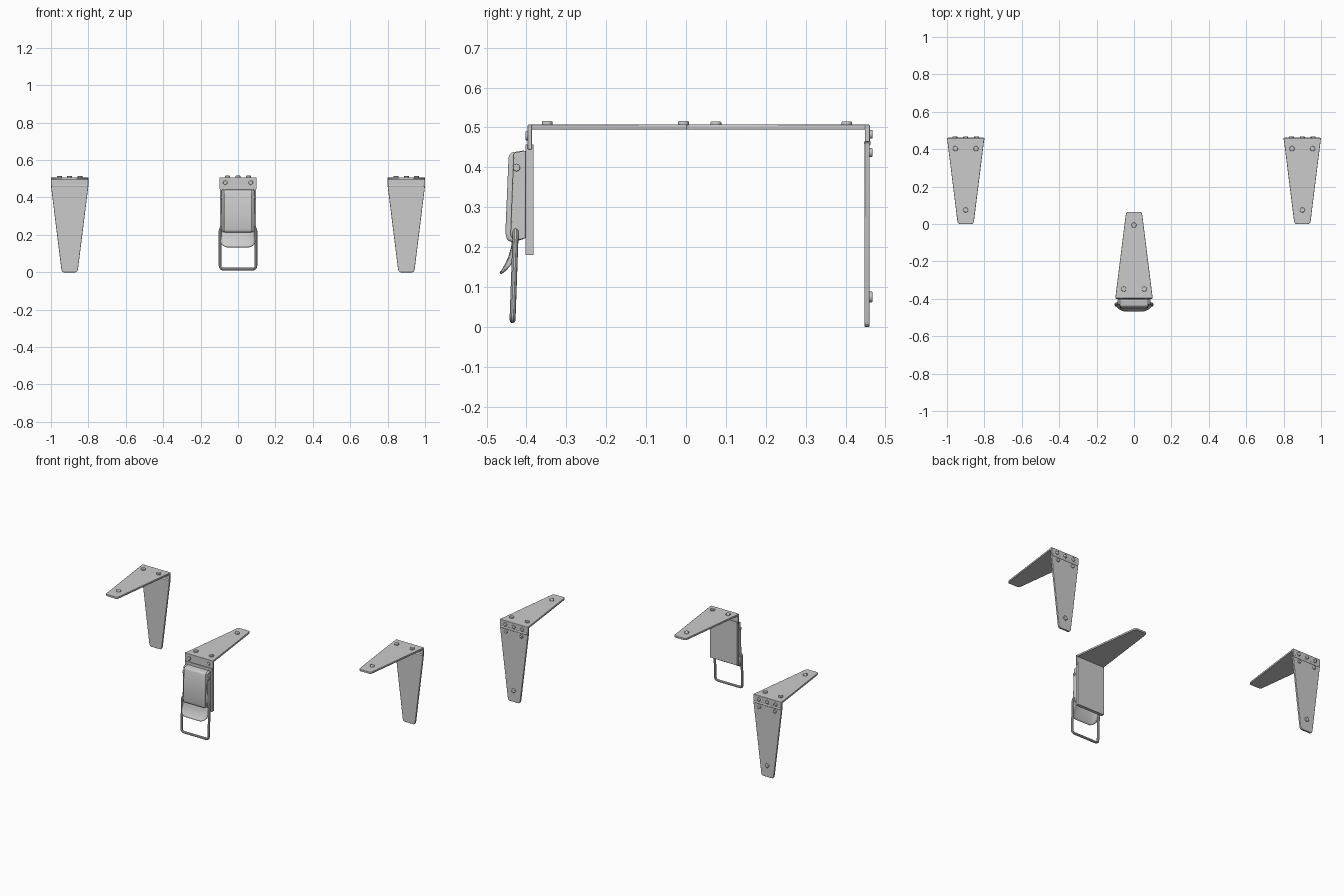
import bpy, bmesh, math
from mathutils import Vector, Matrix

if "Cube" in bpy.data.objects:
    bpy.data.objects.remove(bpy.data.objects["Cube"])


def finish(name, bm, bevel=0.0, segs=2):
    bmesh.ops.recalc_face_normals(bm, faces=bm.faces)
    me = bpy.data.meshes.new(name)
    bm.to_mesh(me)
    bm.free()
    ob = bpy.data.objects.new(name, me)
    bpy.context.collection.objects.link(ob)
    if bevel:
        m = ob.modifiers.new("bevel", "BEVEL")
        m.width, m.segments, m.limit_method = bevel, segs, "ANGLE"
        m.angle_limit = math.radians(35)
    smooth(ob)
    return ob


def smooth(ob):
    bpy.ops.object.select_all(action="DESELECT")
    ob.select_set(True)
    bpy.context.view_layer.objects.active = ob
    bpy.ops.object.shade_smooth_by_angle(angle=math.radians(35))


def prism(name, pts, offset, bevel=0.0, segs=2):
    """Extrude a planar outline of 3D points by an offset vector."""
    bm = bmesh.new()
    face = bm.faces.new([bm.verts.new(p) for p in pts])
    ext = bmesh.ops.extrude_face_region(bm, geom=[face])
    vs = [g for g in ext["geom"] if isinstance(g, bmesh.types.BMVert)]
    bmesh.ops.translate(bm, verts=vs, vec=offset)
    return finish(name, bm, bevel, segs)


def box(name, lo, hi, bevel=0.0):
    return prism(name, [(lo[0], lo[1], lo[2]), (hi[0], lo[1], lo[2]), (hi[0], hi[1], lo[2]),
                        (lo[0], hi[1], lo[2])], (0, 0, hi[2] - lo[2]), bevel)


def strap(name, start, along, length, thick):
    """Tapered plate from a wide end to a narrow end with softened corners."""
    a, s = Vector(along), Vector(start)
    half = [(0.1, 0), (0.045, length - 0.02), (0.042, length - 0.007), (0.034, length)]
    outline = half + [(-w, d) for w, d in reversed(half)]
    return prism(name, [s + a * d + Vector((w, 0, 0)) for w, d in outline], thick, 0.002)


def rod(name, p, q, r, segs=20, bevel=0.0):
    p, q = Vector(p), Vector(q)
    bm = bmesh.new()
    rot = (q - p).to_track_quat("Z", "Y").to_matrix().to_4x4()
    bmesh.ops.create_cone(bm, cap_ends=True, segments=segs, radius1=r, radius2=r,
                          depth=(q - p).length, matrix=Matrix.Translation((p + q) / 2) @ rot)
    return finish(name, bm, bevel)


def rivet(name, p, direction, r=0.0135, h=0.01):
    p = Vector(p)
    return rod(name, p - Vector(direction) * 0.003, p + Vector(direction) * h, r, 20, 0.003)


# Two rear hinges
for side, x in (("left", -0.9), ("right", 0.9)):
    strap(f"{side}_hinge_top_leaf", (x, 0.461, 0.495), (0, -1, 0), 0.461, (0, 0, 0.012))
    box(f"{side}_hinge_flange", (x - 0.1, 0.449, 0.464), (x + 0.1, 0.461, 0.507), 0.002)
    strap(f"{side}_hinge_back_leaf", (x, 0.448, 0.462), (0, 0, -1), 0.462, (0, 0.012, 0))
    rod(f"{side}_hinge_barrel", (x - 0.095, 0.455, 0.461), (x + 0.095, 0.455, 0.461), 0.0085)
    for i, (dx, y) in enumerate(((-0.055, 0.403), (0.055, 0.403), (0, 0.075))):
        rivet(f"{side}_hinge_top_rivet_{i}", (x + dx, y, 0.507), (0, 0, 1), h=0.008)
    for i, (dx, z) in enumerate(((-0.06, 0.483), (0, 0.483), (0.06, 0.483), (-0.055, 0.437),
                                 (0.055, 0.437), (0, 0.075))):
        r = 0.011 if z > 0.4 else 0.0135
        rivet(f"{side}_hinge_back_rivet_{i}", (x + dx, 0.46, z), (0, 1, 0), r, 0.008)

# Front latch strap, flange and backing plate
strap("latch_top_strap", (0, -0.397, 0.495), (0, 1, 0), 0.462, (0, 0, 0.012))
box("latch_strap_flange", (-0.1, -0.397, 0.445), (0.1, -0.386, 0.507), 0.002)
box("latch_backing_plate", (-0.096, -0.402, 0.18), (0.096, -0.382, 0.457))
for i, (x, y) in enumerate(((-0.055, -0.348), (0.055, -0.348), (0, -0.006))):
    rivet(f"latch_top_rivet_{i}", (x, y, 0.507), (0, 0, 1), h=0.009)
for i, x in enumerate((-0.068, 0.068)):
    rivet(f"latch_front_rivet_{i}", (x, -0.397, 0.479), (0, -1, 0), 0.0115, 0.006)

# Latch body with side cheeks and pivot pins
body = [(-0.402, 0.443), (-0.440, 0.437), (-0.445, 0.425), (-0.453, 0.235),
        (-0.448, 0.216), (-0.434, 0.212), (-0.402, 0.222)]
prism("latch_body", [(-0.076, y, z) for y, z in body], (0.152, 0, 0), 0.007, 3)
cheek = [(-0.402, 0.442), (-0.432, 0.436), (-0.440, 0.23), (-0.432, 0.215), (-0.402, 0.222)]
for side, s in (("left", -1), ("right", 1)):
    prism(f"latch_{side}_cheek", [(s * 0.074, y, z) for y, z in cheek], (s * 0.013, 0, 0), 0.003)
    rod(f"latch_{side}_pin", (s * 0.08, -0.425, 0.399), (s * 0.092, -0.425, 0.399), 0.009, 20, 0.002)

# Curved thumb tab under the body
rows = [(-0.432, 0.24, 0.088), (-0.436, 0.2, 0.093), (-0.443, 0.175, 0.094), (-0.453, 0.154, 0.091),
        (-0.460, 0.142, 0.08), (-0.466, 0.134, 0.06)]
bm = bmesh.new()
n = 12
grid = []
for y, z, w in rows:
    ts = [2 * i / n - 1 for i in range(n + 1)]
    grid.append([bm.verts.new((w * t, y + 0.012 * (w * t / 0.094) ** 4, z)) for t in ts])
for a, b in zip(grid, grid[1:]):
    for i in range(n):
        bm.faces.new((a[i], a[i + 1], b[i + 1], b[i]))
tab = finish("latch_thumb_tab", bm)
sol = tab.modifiers.new("thickness", "SOLIDIFY")
sol.thickness, sol.offset = 0.005, 0

# Wire bail: path with filleted corners swept as a round wire
corners = [Vector(p) for p in ((-0.072, -0.427, 0.241), (-0.096, -0.427, 0.241), (-0.096, -0.435, 0.017),
                               (0.096, -0.435, 0.017), (0.096, -0.427, 0.241), (0.072, -0.427, 0.241))]
path = [corners[0]]
for prev, c, nxt in zip(corners, corners[1:], corners[2:]):
    a, b = c + (prev - c).normalized() * 0.02, c + (nxt - c).normalized() * 0.02
    path += [a * (1 - t) ** 2 + c * 2 * t * (1 - t) + b * t * t for t in (k / 6 for k in range(7))]
path.append(corners[-1])
cu = bpy.data.curves.new("latch_wire_bail", "CURVE")
cu.dimensions = "3D"
cu.bevel_depth, cu.bevel_resolution, cu.use_fill_caps = 0.0075, 3, True
sp = cu.splines.new("POLY")
sp.points.add(len(path) - 1)
for pt, p in zip(sp.points, path):
    pt.co = (*p, 1)
bail = bpy.data.objects.new("latch_wire_bail", cu)
bpy.context.collection.objects.link(bail)
bpy.ops.object.select_all(action="DESELECT")
bail.select_set(True)
bpy.context.view_layer.objects.active = bail
bpy.ops.object.convert(target="MESH")
smooth(bpy.context.view_layer.objects.active)
